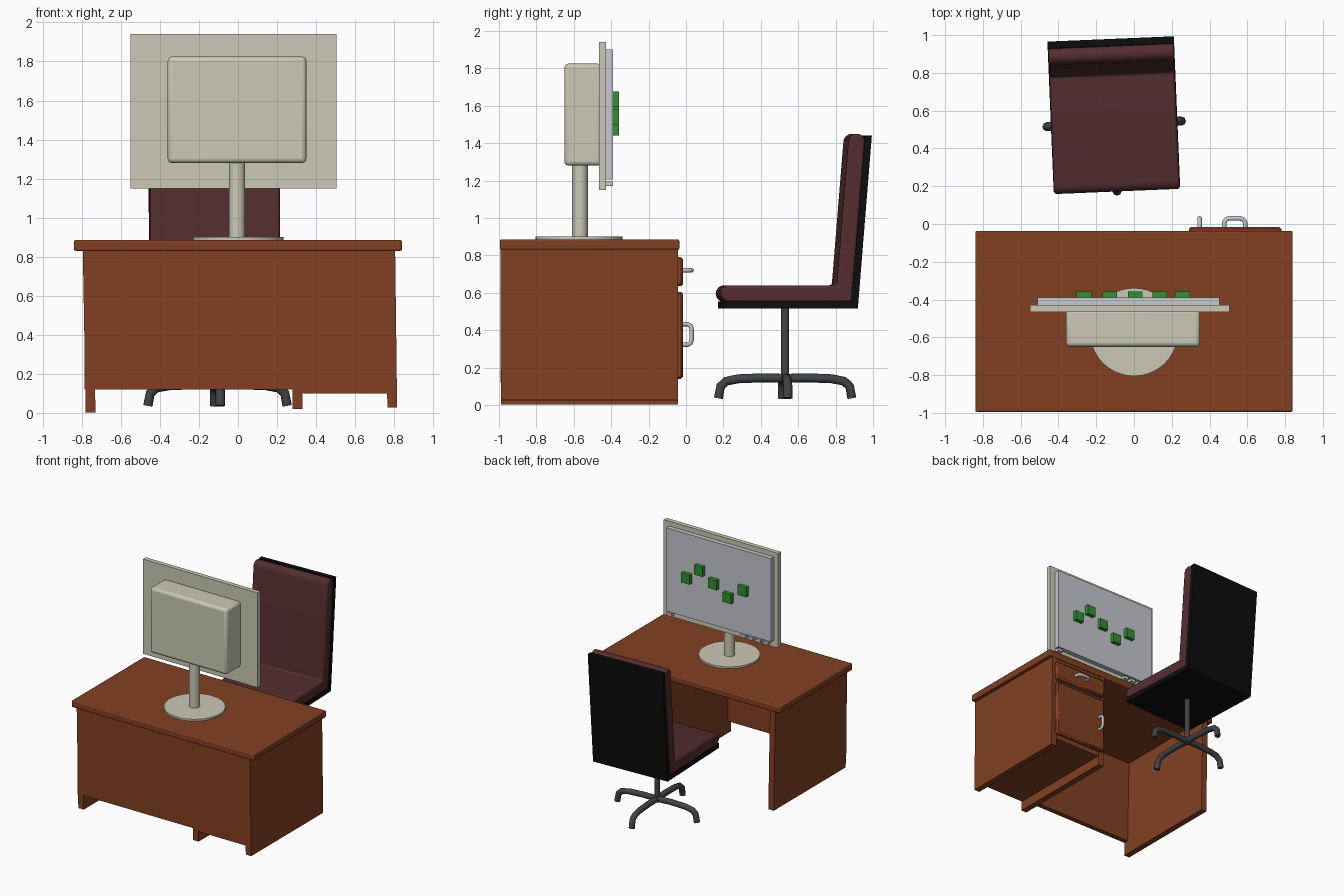
import bpy, bmesh, math
from mathutils import Matrix, Vector

if "Cube" in bpy.data.objects:
    bpy.data.objects.remove(bpy.data.objects["Cube"])


def material(name, r, g, b):
    m = bpy.data.materials.new(name)
    lin = [((c / 255 + 0.055) / 1.055) ** 2.4 if c > 10 else c / 255 / 12.92 for c in (r, g, b)]
    m.diffuse_color = (*lin, 1)
    m.use_nodes = True
    m.node_tree.nodes["Principled BSDF"].inputs["Base Color"].default_value = m.diffuse_color
    return m


WOOD = material("brown wood", 130, 64, 34)
CREAM = material("cream plastic", 202, 201, 182)
GREY = material("light grey", 197, 200, 205)
GREEN = material("green", 50, 144, 50)
MAROON = material("maroon fabric", 84, 45, 47)
BLACK = material("black plastic", 13, 13, 13)
METAL = material("dark grey metal", 66, 67, 70)


def finish(name, bm, mat, bevel=0.0, segs=2, smooth=True):
    bmesh.ops.recalc_face_normals(bm, faces=bm.faces)
    me = bpy.data.meshes.new(name)
    bm.to_mesh(me)
    bm.free()
    me.materials.append(mat)
    ob = bpy.data.objects.new(name, me)
    bpy.context.collection.objects.link(ob)
    if bevel:
        mod = ob.modifiers.new("bevel", 'BEVEL')
        mod.width, mod.segments = bevel, segs
    if smooth:
        bpy.ops.object.select_all(action='DESELECT')
        bpy.context.view_layer.objects.active = ob
        ob.select_set(True)
        bpy.ops.object.shade_smooth_by_angle(angle=math.radians(35))
    return ob


def box(name, x, y, z, mat, bevel=0.0, segs=2, lean=0.0):
    """Box from ranges; lean shifts the bottom corners along x."""
    bm = bmesh.new()
    bmesh.ops.create_cube(bm, size=1)
    for v in bm.verts:
        low = v.co.z < 0
        v.co = Vector([r[0] if c < 0 else r[1] for c, r in zip(v.co, (x, y, z))])
        v.co.x += lean if low else 0
    return finish(name, bm, mat, bevel, segs, bevel > 0)


def cylinder(name, x, y, z, r, mat, sides=32, bevel=0.0):
    bm = bmesh.new()
    bmesh.ops.create_cone(bm, cap_ends=True, segments=sides, radius1=r, radius2=r, depth=z[1] - z[0],
                          matrix=Matrix.Translation((x, y, (z[0] + z[1]) / 2)))
    return finish(name, bm, mat, bevel)


def tube(name, pts, r, mat):
    cu = bpy.data.curves.new(name, 'CURVE')
    cu.dimensions, cu.bevel_depth, cu.bevel_resolution, cu.use_fill_caps = '3D', r, 2, True
    sp = cu.splines.new('POLY')
    sp.points.add(len(pts) - 1)
    for p, q in zip(sp.points, pts):
        p.co = (*q, 1)
    ob = bpy.data.objects.new(name, cu)
    bpy.context.collection.objects.link(ob)
    bpy.ops.object.select_all(action='DESELECT')
    bpy.context.view_layer.objects.active = ob
    ob.select_set(True)
    bpy.ops.object.convert(target='MESH')
    ob = bpy.context.object
    ob.data.materials.clear()
    ob.data.materials.append(mat)
    bpy.ops.object.shade_smooth_by_angle(angle=math.radians(50))
    return ob


def extrude_profile(name, pts, half, mat, bevel=0.0):
    """Side profile of (y, z) points extruded across x."""
    bm = bmesh.new()
    f = bm.faces.new([bm.verts.new((-half, y, z)) for y, z in pts])
    geo = bmesh.ops.extrude_face_region(bm, geom=[f])['geom']
    bmesh.ops.translate(bm, vec=(2 * half, 0, 0), verts=[g for g in geo if isinstance(g, bmesh.types.BMVert)])
    return finish(name, bm, mat, bevel)


def arc(cy, cz, r, a0, a1, n=8):
    return [(cy + r * math.cos(math.radians(a0 + (a1 - a0) * i / n)),
             cz + r * math.sin(math.radians(a0 + (a1 - a0) * i / n))) for i in range(n + 1)]


# Desk: top, slightly leaning side panels, front panel and drawer cabinet
DEPTH = (-0.99, -0.042)
box("desk_top", (-0.84, 0.84), (-0.995, -0.036), (0.83, 0.885), WOOD, 0.008)
box("left_panel", (-0.795, -0.745), DEPTH, (0.003, 0.835), WOOD, lean=0.015)
box("right_panel", (0.755, 0.805), DEPTH, (0.028, 0.835), WOOD, lean=0.01)
box("middle_panel", (0.27, 0.32), DEPTH, (0.02, 0.835), WOOD, lean=0.01)
box("front_panel", (-0.785, 0.805), (-0.992, -0.95), (0.12, 0.835), WOOD)
box("cabinet", (0.30, 0.79), (-0.985, -0.05), (0.10, 0.835), WOOD)
box("upper_drawer", (0.29, 0.78), (-0.06, -0.015), (0.635, 0.79), WOOD, 0.012, 1)
box("lower_drawer", (0.29, 0.78), (-0.06, -0.015), (0.14, 0.605), WOOD, 0.012, 1)

# Drawer handles: one lying, one standing
U = [(-0.055, -0.02), (-0.055, 0.01), (-0.045, 0.025), (-0.03, 0.03),
     (0.03, 0.03), (0.045, 0.025), (0.055, 0.01), (0.055, -0.02)]
tube("upper_handle", [(0.533 + a, d, 0.72) for a, d in U], 0.012, GREY)
tube("lower_handle", [(0.347, d, 0.377 + a) for a, d in U], 0.012, GREY)

# Monitor
cylinder("monitor_base", 0, -0.572, (0.88, 0.9), 0.233, CREAM, 40)
cylinder("monitor_stand", -0.005, -0.567, (0.89, 1.30), 0.042, CREAM, 20)
box("monitor_housing", (-0.36, 0.35), (-0.65, -0.45), (1.28, 1.825), CREAM, 0.022, 3)
box("monitor_frame", (-0.55, 0.505), (-0.465, -0.428), (1.15, 1.94), CREAM)
box("screen", (-0.51, 0.453), (-0.44, -0.39), (1.205, 1.90), GREY)
for i, x in enumerate((0.43, -0.25, -0.32, -0.39, -0.46)):
    box(f"button_{i + 1}", (x - 0.022, x + 0.022), (-0.44, -0.39), (1.17, 1.195), GREY)
ICONS = [(-0.265, 1.575), (-0.128, 1.48), (0.007, 1.56), (0.137, 1.637), (0.257, 1.54)]
for i, (x, z) in enumerate(ICONS):
    box(f"screen_icon_{i + 1}", (x - 0.039, x + 0.039), (-0.40, -0.357), (z - 0.04, z + 0.04), GREEN)

# Chair, modelled around its stem and then turned a little
cushion = arc(-0.313, 0.595, 0.045, 270, 90) + [(0.263, 0.64)] + arc(0.37, 1.405, 0.045, 180, 0) + [(0.345, 0.55)]
shell = [(-0.345, 0.515), (0.375, 0.515), (0.45, 1.44), (0.413, 1.44), (0.342, 0.552), (-0.345, 0.552)]
chair = [extrude_profile("chair_cushion", cushion, 0.333, MAROON, 0.012),
         extrude_profile("chair_shell", shell, 0.335, BLACK),
         cylinder("chair_stem", 0, 0, (0.12, 0.53), 0.022, METAL, 16)]
LEG = [(0, 0.142), (0.12, 0.145), (0.25, 0.14), (0.315, 0.127), (0.345, 0.1), (0.357, 0.036)]
for k in range(4):
    c, s = math.cos(k * math.pi / 2), math.sin(k * math.pi / 2)
    chair.append(tube(f"chair_leg_{k + 1}", [(c * r, s * r, z) for r, z in LEG], 0.024, METAL))
for ob in chair:
    ob.matrix_world = Matrix.Translation((-0.105, 0.53, 0)) @ Matrix.Rotation(math.radians(2.4), 4, 'Z')
